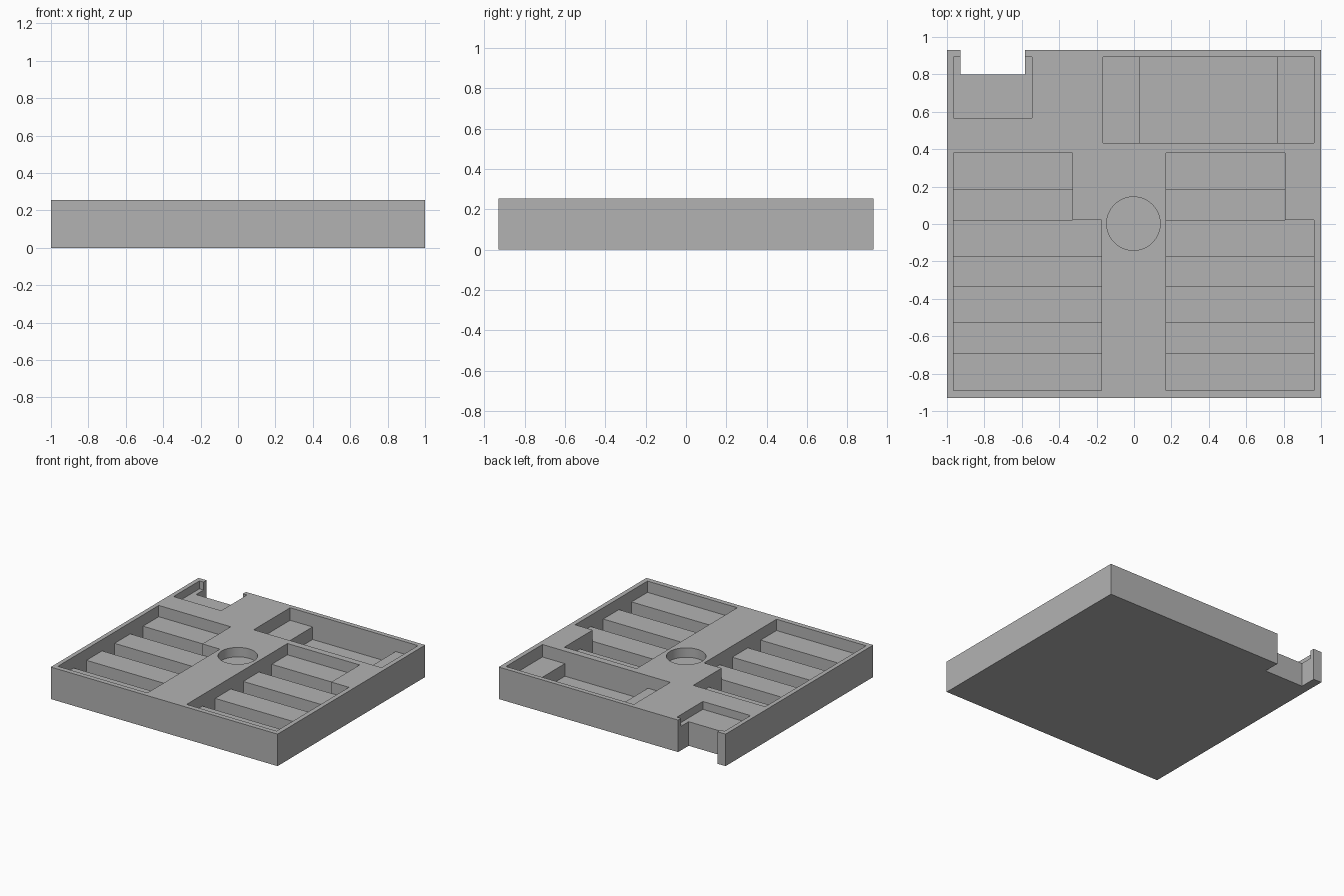
import bpy
import bmesh
from mathutils import Matrix, Vector

if "Cube" in bpy.data.objects:
    bpy.data.objects.remove(bpy.data.objects["Cube"], do_unlink=True)

TOP = 0.255      # rim height
SHELF = 0.165    # raised rests inside the bays
FLOOR = 0.055    # deep slots
OVER = 0.35      # cutters end above the rim

grey = bpy.data.materials.new("plain grey")
grey.use_nodes = True
colour = (0.45, 0.45, 0.45, 1)
grey.diffuse_color = colour
grey.node_tree.nodes["Principled BSDF"].inputs["Base Color"].default_value = colour


def make(name, bm):
    mesh = bpy.data.meshes.new(name)
    bm.to_mesh(mesh)
    bm.free()
    mesh.materials.append(grey)
    obj = bpy.data.objects.new(name, mesh)
    bpy.context.collection.objects.link(obj)
    return obj


def box(name, x0, x1, y0, y1, z0, z1):
    bm = bmesh.new()
    size = Vector((x1 - x0, y1 - y0, z1 - z0))
    centre = Vector((x0 + x1, y0 + y1, z0 + z1)) / 2
    bmesh.ops.create_cube(bm, size=1, matrix=Matrix.Translation(centre) @ Matrix.Diagonal(size).to_4x4())
    return make(name, bm)


tray = box("tray", -1, 1, -0.93, 0.93, 0, TOP)
cutters = []


def cut(name, x0, x1, y0, y1, z0):
    cutters.append(box(name, x0, x1, y0, y1, z0, OVER))


# Two long bays, each with a narrower rear end and three deep cross slots
for side, x0, x1, rear_x1 in (("right", -0.965, -0.175, -0.33),
                              ("left", 0.17, 0.963, 0.807)):
    cut(side + "_bay_cutter", x0, x1, -0.89, 0.022, SHELF)
    cut(side + "_bay_rear_cutter", x0, rear_x1, 0.0, 0.38, SHELF)
    for i, (y0, y1) in enumerate(((-0.69, -0.53), (-0.333, -0.176), (0.022, 0.182))):
        cut(f"{side}_slot_cutter_{i}", x0, rear_x1 if i == 2 else x1, y0, y1, FLOOR)

# Rear compartment with a raised rest at both ends
cut("compartment_cutter", -0.165, 0.963, 0.433, 0.892, 0.155)
cut("compartment_well_cutter", 0.033, 0.765, 0.433, 0.892, FLOOR)

# Shallow corner pocket, opened through the rear wall by a notch
cut("pocket_cutter", -0.965, -0.545, 0.566, 0.892, 0.192)
cut("notch_cutter", -0.928, -0.582, 0.798, 1.1, -0.1)

# Round central recess
bm = bmesh.new()
bmesh.ops.create_cone(bm, cap_ends=True, segments=64, radius1=0.143, radius2=0.143, depth=0.2,
                      matrix=Matrix.Translation((-0.003, 0.002, 0.28)))
cutters.append(make("round_recess_cutter", bm))

# Carve the recesses, then drop the helpers
bpy.context.view_layer.objects.active = tray
tray.select_set(True)
for cutter in cutters:
    cutter.hide_render = True
    mod = tray.modifiers.new(cutter.name, "BOOLEAN")
    mod.operation = "DIFFERENCE"
    mod.solver = "EXACT"
    mod.object = cutter
    bpy.ops.object.modifier_apply(modifier=mod.name)
for cutter in cutters:
    bpy.data.objects.remove(cutter, do_unlink=True)

bpy.ops.object.shade_smooth_by_angle(angle=0.5)
